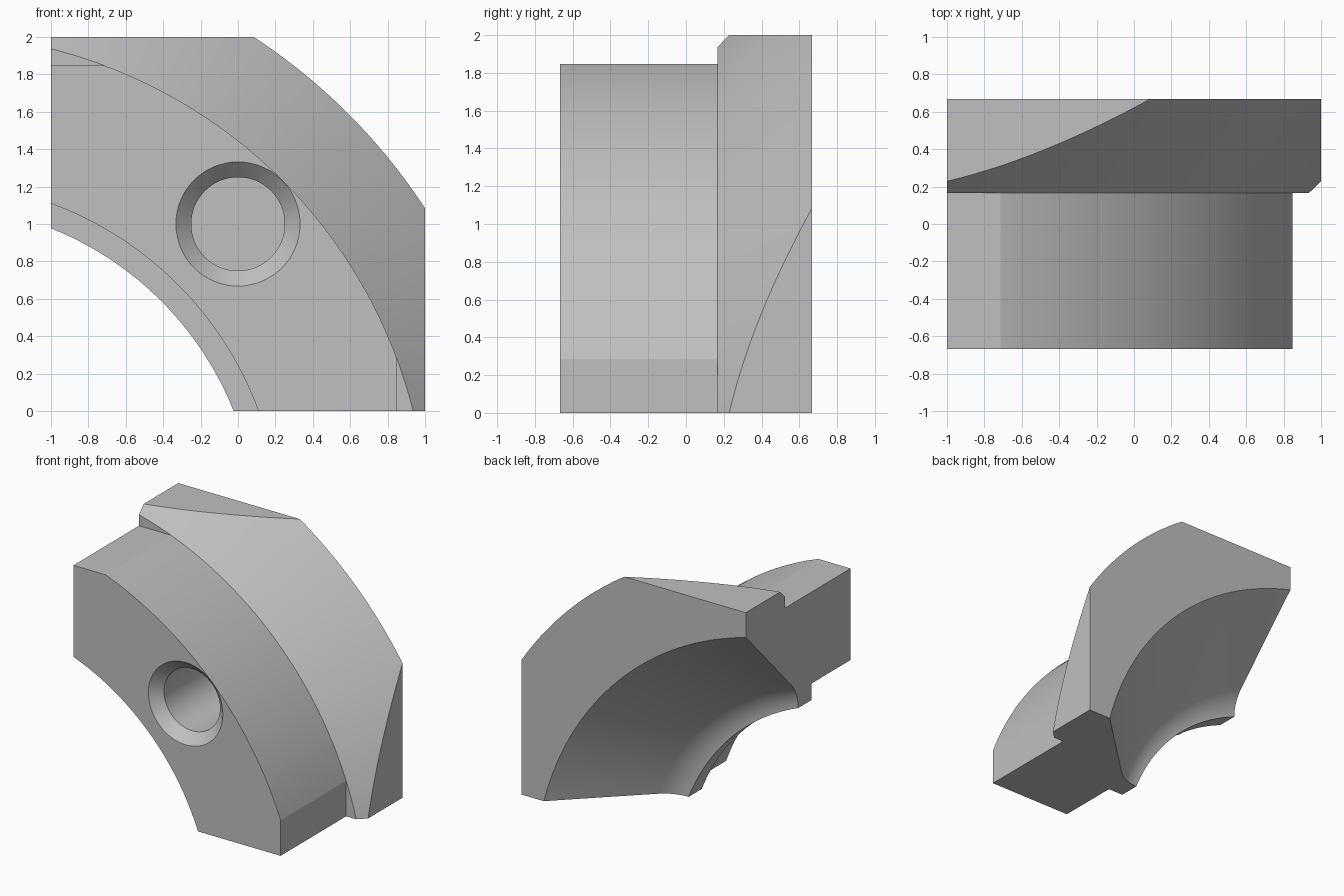
import bpy
import bmesh
import math
from mathutils import Vector, Matrix

if "Cube" in bpy.data.objects:
    bpy.data.objects.remove(bpy.data.objects["Cube"], do_unlink=True)

AXIS = Vector((-1.65, 0, -0.65))   # revolve axis, parallel to y
FRONT, STEP, BACK = -0.667, 0.167, 0.667

grey = bpy.data.materials.new("plain grey")
grey.use_nodes = True
grey.diffuse_color = (0.53, 0.53, 0.53, 1)
grey.node_tree.nodes["Principled BSDF"].inputs["Base Color"].default_value = grey.diffuse_color


def revolve(name, profile, centre, steps):
    """Spin a closed (radius, y) profile fully around a y-parallel axis."""
    bm = bmesh.new()
    verts = [bm.verts.new(centre + Vector((r, y, 0))) for r, y in profile]
    edges = [bm.edges.new((v, verts[i - 1])) for i, v in enumerate(verts)]
    bmesh.ops.spin(bm, geom=verts + edges, cent=centre, axis=(0, 1, 0),
                   angle=math.tau, steps=steps, use_merge=False)
    bmesh.ops.remove_doubles(bm, verts=bm.verts, dist=0.0002)
    return finish(name, bm)


def box(name, low, high):
    bm = bmesh.new()
    low, high = Vector(low), Vector(high)
    size = Matrix.Diagonal((high - low).to_4d())
    bmesh.ops.create_cube(bm, size=1, matrix=Matrix.Translation((low + high) / 2) @ size)
    return finish(name, bm)


def plug(name, sections, centre, sides):
    """Solid turned plug from (radius, y) sections, capped at both ends."""
    bm = bmesh.new()
    rings = []
    for r, y in sections:
        rings.append([bm.verts.new(centre + Vector((r * math.cos(a), y, r * math.sin(a))))
                      for a in (math.tau * i / sides for i in range(sides))])
    for lower, upper in zip(rings, rings[1:]):
        for i in range(sides):
            bm.faces.new((lower[i - 1], lower[i], upper[i], upper[i - 1]))
    bm.faces.new(rings[0])
    bm.faces.new(rings[-1])
    return finish(name, bm)


def finish(name, bm):
    bmesh.ops.recalc_face_normals(bm, faces=bm.faces)
    mesh = bpy.data.meshes.new(name)
    bm.to_mesh(mesh)
    bm.free()
    mesh.materials.append(grey)
    obj = bpy.data.objects.new(name, mesh)
    bpy.context.collection.objects.link(obj)
    return obj


def cut(target, cutter, operation):
    cutter.hide_render = True
    mod = target.modifiers.new("cut", "BOOLEAN")
    mod.operation, mod.solver, mod.object = operation, "EXACT", cutter
    bpy.context.view_layer.objects.active = target
    bpy.ops.object.modifier_apply(modifier=mod.name)
    bpy.data.objects.remove(cutter, do_unlink=True)


# Concave fillet between the rear cone and the throat shoulder
throat, cone_start, cone_end = 1.752, 1.868, 2.535
tangent = cone_start - throat - 0.002
radius = tangent / math.tan(math.pi / 8)
fillet = []
for i in range(9):
    a = math.pi / 4 * i / 8
    fillet.append((cone_start - tangent + radius * math.sin(a), radius * (1 - math.cos(a))))

# Ring cross-section: front hub, outer bevel, back face, rear cone, throat
profile = [(1.876, FRONT), (2.667, FRONT), (2.667, STEP), (3.167, BACK), (cone_end, BACK)]
profile += fillet[::-1] + [(throat, 0), (throat, -0.167), (1.876, -0.167)]
segment = revolve("ring_segment", profile, AXIS, 256)

# Trim the ring to a square quadrant, with narrower limits on the front hub
cut(segment, box("quadrant_limit", (-1, -2, 0), (1, 2, 2)), "INTERSECT")
cut(segment, box("hub_side_trim", (0.847, -2, -1), (3, STEP, 3)), "DIFFERENCE")
cut(segment, box("hub_top_trim", (-3, -2, 1.847), (3, STEP, 3)), "DIFFERENCE")

# Blind countersunk hole
hole = [(0.342, FRONT - 0.01), (0.25, FRONT + 0.082), (0.25, 0)]
cut(segment, plug("hole_cutter", hole, Vector((0, 0, 1)), 64), "DIFFERENCE")

bpy.ops.object.select_all(action="DESELECT")
segment.select_set(True)
bpy.context.view_layer.objects.active = segment
bpy.ops.object.shade_smooth_by_angle(angle=math.radians(15))
